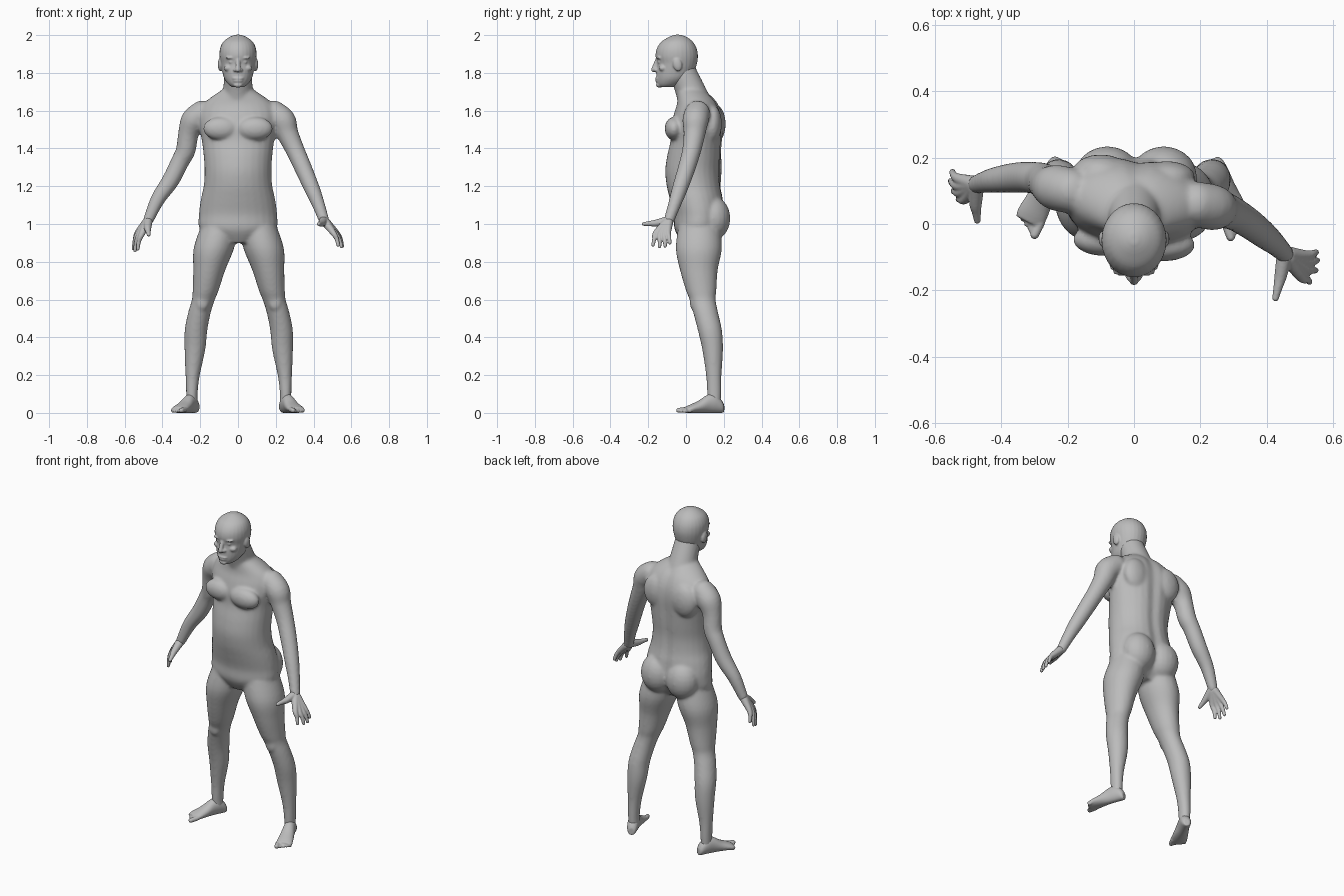
import bpy
import bmesh
from math import cos, sin, pi, exp
from mathutils import Vector, Matrix

if "Cube" in bpy.data.objects:
    bpy.data.objects.remove(bpy.data.objects["Cube"], do_unlink=True)

skin = bpy.data.materials.new("grey clay")
skin.use_nodes = True
grey = (.5, .5, .5, 1)
skin.diffuse_color = grey
shader = skin.node_tree.nodes["Principled BSDF"]
shader.inputs["Base Color"].default_value = grey
shader.inputs["Roughness"].default_value = .8

SIDES = 28
ANGLES = [2 * pi * i / SIDES for i in range(SIDES)]


def refine(rows, steps=4):
    """Smoothly interpolate rows of numbers with a Catmull-Rom spline."""
    rows = [Vector(row) for row in rows]
    fine = []
    for i in range(len(rows) - 1):
        b, c = rows[i], rows[i + 1]
        a = rows[i - 1] if i else b
        d = rows[i + 2] if i + 2 < len(rows) else c
        for k in range(steps):
            t = k / steps
            fine.append(b + (c - a) * (t / 2)
                        + (a * 2 - b * 5 + c * 4 - d) * (t * t / 2)
                        + (b * 3 - a - c * 3 + d) * (t ** 3 / 2))
    return fine + [rows[-1]]


def skin_rings(bm, rings):
    """Close a stack of point rings into a solid."""
    loops = [[bm.verts.new(p) for p in ring] for ring in rings]
    for low, high in zip(loops, loops[1:]):
        for i in range(SIDES):
            j = (i + 1) % SIDES
            bm.faces.new((low[i], low[j], high[j], high[i]))
    bm.faces.new(loops[0][::-1])
    bm.faces.new(loops[-1])


def blob(bm, centre, size, tilt=0):
    """Ellipsoid, tilted about x."""
    matrix = (Matrix.Translation(centre) @ Matrix.Rotation(tilt, 4, 'X')
              @ Matrix.Diagonal((*size, 1)))
    bmesh.ops.create_uvsphere(bm, u_segments=20, v_segments=12, radius=1, matrix=matrix)


def tube(bm, path):
    """Round limb along rows of x, y, z, radius, with ball ends."""
    rows = refine(path)
    points = [row.to_3d() for row in rows]
    rings = []
    for i, row in enumerate(rows):
        along = points[min(i + 1, len(rows) - 1)] - points[max(i - 1, 0)]
        turn = along.to_track_quat('Z', 'Y')
        rings.append([points[i] + turn @ Vector((cos(a), sin(a), 0)) * row[3]
                      for a in ANGLES])
    skin_rings(bm, rings)
    for row in (rows[0], rows[-1]):
        blob(bm, row.to_3d(), [row[3]] * 3)


def stack(bm, rows, twist=0, groove=0):
    """Level oval slices from rows of z, half width, front y, back y."""
    rings = []
    for row in refine([(*r[:4],) for r in rows]):
        z, half, front, back = row
        middle, depth = (front + back) / 2, (back - front) / 2
        turn = Matrix.Rotation(twist * max(0, min(1, (z - 1) / .55)), 3, 'Z')
        ring = []
        for a in ANGLES:
            x, y = half * cos(a), depth * sin(a)
            if y > 0:
                y -= groove * exp(-(x / .03) ** 2)
            ring.append(turn @ Vector((x, y, 0)) + Vector((0, middle, z)))
        rings.append(ring)
    skin_rings(bm, rings)


def finish(name, bm, voxel, smoothing):
    """Fuse the overlapping solids into one soft skin."""
    bmesh.ops.recalc_face_normals(bm, faces=bm.faces)
    mesh = bpy.data.meshes.new(name)
    bm.to_mesh(mesh)
    bm.free()
    obj = bpy.data.objects.new(name, mesh)
    bpy.context.collection.objects.link(obj)
    mesh.materials.append(skin)
    fuse = obj.modifiers.new("fuse", 'REMESH')
    fuse.mode, fuse.voxel_size = 'VOXEL', voxel
    soften = obj.modifiers.new("soften", 'SMOOTH')
    soften.factor, soften.iterations = .5, smoothing
    bpy.context.view_layer.objects.active = obj
    for modifier in ("fuse", "soften"):
        bpy.ops.object.modifier_apply(modifier=modifier)
    obj.data.shade_smooth()


# Body: trunk, muscle masses, neck, legs and arms
body = bmesh.new()
stack(body, [(.9, .1, -.02, .14), (.97, .2, -.06, .19), (1.05, .207, -.065, .205),
             (1.13, .197, -.085, .2), (1.2, .182, -.102, .187), (1.28, .177, -.11, .182),
             (1.36, .182, -.1, .188), (1.44, .192, -.082, .193), (1.52, .208, -.078, .198),
             (1.58, .21, -.064, .192), (1.63, .19, -.048, .173), (1.67, .145, -.045, .145),
             (1.71, .085, -.045, .1)], twist=-.1, groove=.014)
tube(body, [(0, .055, 1.62, .09), (0, .018, 1.72, .078), (0, -.015, 1.8, .072),
            (0, -.03, 1.86, .065)])
for side in (-1, 1):
    blob(body, (side * .09, -.055 - side * .008, 1.505), (.095, .05, .062))
    blob(body, (side * .1, .15 - side * .01, 1.53), (.085, .05, .1))
    blob(body, (side * .085 + .005, .145, 1.03), (.1, .09, .115))

# Legs: rows of x, y, z, half width, half depth
LEG = [(.1, .07, .99, .1, .11), (.132, .068, .87, .107, .122), (.156, .068, .757, .085, .1),
       (.175, .08, .65, .069, .081), (.187, .088, .6, .061, .069),
       (.207, .103, .535, .06, .066), (.226, .126, .44, .06, .064),
       (.232, .141, .335, .055, .055), (.244, .147, .2, .038, .041),
       (.248, .149, .11, .031, .038), (.248, .15, .04, .03, .034)]
for side in (-1, 1):
    rows = refine([(side * x + .004, y, z, w, d) for x, y, z, w, d in LEG])
    skin_rings(body, [[(x + w * cos(a), y + d * sin(a), z) for a in ANGLES]
                      for x, y, z, w, d in rows])
    blob(body, (side * .193 + .004, .042, .585), (.035, .022, .045))

LEFT_ARM = [(.19, .06, 1.585, .068), (.238, .05, 1.545, .069), (.262, .045, 1.48, .058),
            (.303, .03, 1.39, .05), (.35, 0, 1.285, .046), (.395, -.035, 1.18, .041),
            (.427, -.062, 1.1, .034), (.455, -.09, 1.02, .028)]
RIGHT_ARM = [(-.19, .1, 1.585, .068), (-.235, .11, 1.545, .069), (-.262, .12, 1.48, .055),
             (-.277, .133, 1.39, .052), (-.307, .14, 1.33, .048), (-.357, .14, 1.23, .046),
             (-.425, .132, 1.13, .038), (-.475, .12, 1.02, .028)]
tube(body, LEFT_ARM)
tube(body, RIGHT_ARM)
finish("body", body, .009, 6)

# Head: skull, brow, cheeks, nose, mouth, chin and ears
head = bmesh.new()
stack(head, [(1.724, .03, -.14, -.07), (1.74, .052, -.153, -.02), (1.77, .073, -.157, .02),
             (1.81, .084, -.157, .045), (1.85, .092, -.153, .058), (1.89, .098, -.161, .063),
             (1.93, .095, -.154, .056), (1.965, .078, -.13, .036), (1.99, .045, -.09, .004),
             (2.002, .012, -.06, -.03)])
tube(head, [(0, -.15, 1.87, .012), (0, -.163, 1.84, .012), (0, -.171, 1.817, .014)])
blob(head, (0, -.151, 1.771), (.03, .013, .007))
blob(head, (0, -.15, 1.757), (.026, .012, .007))
blob(head, (0, -.143, 1.736), (.024, .016, .014))
for side in (-1, 1):
    blob(head, (side * .036, -.141, 1.88), (.03, .016, .008))
    blob(head, (side * .034, -.14, 1.857), (.015, .01, .007))
    blob(head, (side * .05, -.122, 1.825), (.025, .022, .018))
    blob(head, (side * .016, -.158, 1.815), (.01, .012, .009))
    blob(head, (side * .094, -.045, 1.845), (.013, .024, .036), tilt=.2)
finish("head", head, .005, 2)


# Hands: every finger runs from the wrist through its knuckle to its tip
def hand(name, wrist, knuckles, tips, thumb):
    bm = bmesh.new()
    wrist = Vector(wrist)
    for knuckle, tip in zip(knuckles, tips):
        knuckle, tip = Vector(knuckle), Vector(tip)
        heel = wrist.lerp(knuckle, .2)
        bend = knuckle.lerp(tip, .5) + Vector((wrist.x * .01, 0, .002))
        tube(bm, [(*heel, .023), (*knuckle, .0155), (*bend, .0115), (*tip, .009)])
    base, end = Vector(thumb[0]), Vector(thumb[1])
    tube(bm, [(*wrist, .024), (*base, .019), (*base.lerp(end, .5), .014), (*end, .01)])
    finish(name, bm, .004, 2)


hand("left_hand", (.455, -.09, 1.02),
     [(.52, -.095, .955), (.522, -.115, .945), (.517, -.138, .945), (.505, -.16, .952)],
     [(.55, -.085, .9), (.553, -.11, .883), (.548, -.14, .88), (.53, -.175, .888)],
     [(.443, -.155, 1.005), (.427, -.224, 1.0)])
hand("right_hand", (-.475, .12, 1.02),
     [(-.51, .075, .945), (-.523, .095, .942), (-.53, .115, .947), (-.53, .137, .957)],
     [(-.53, .075, .868), (-.545, .1, .86), (-.553, .13, .87), (-.548, .158, .9)],
     [(-.478, .062, .98), (-.473, .01, .943)])


# Feet: upright slices from the heel forward, then five toes
def foot(name, heel, toward, side):
    bm = bmesh.new()
    forward = Vector((*toward, 0)).normalized()
    outward = side * Vector((-forward.y, forward.x, 0))
    heel = Vector((*heel, 0))
    rings = []
    for f, half, height in refine([(0, .018, .045), (.015, .028, .07), (.05, .033, .1),
                                   (.09, .035, .095), (.14, .041, .064), (.19, .046, .042),
                                   (.215, .042, .03)]):
        rings.append([heel + forward * f + outward * half * cos(a)
                      + Vector((0, 0, height * (1 + sin(a)) / 2)) for a in ANGLES])
    skin_rings(bm, rings)
    for i in range(5):
        radius = .0135 if i == 0 else .0095 - i * .0005
        root = heel + forward * (.2 - i * .005) + outward * (i * .0175 - .034)
        tip = root + forward * (.04 - i * .004)
        tube(bm, [(*root.xy, .018, radius), (*tip.xy, radius, radius)])
    finish(name, bm, .005, 2)


foot("left_foot", (.237, .197), (.36, -.93), 1)
foot("right_foot", (-.222, .197), (-.45, -.89), -1)
